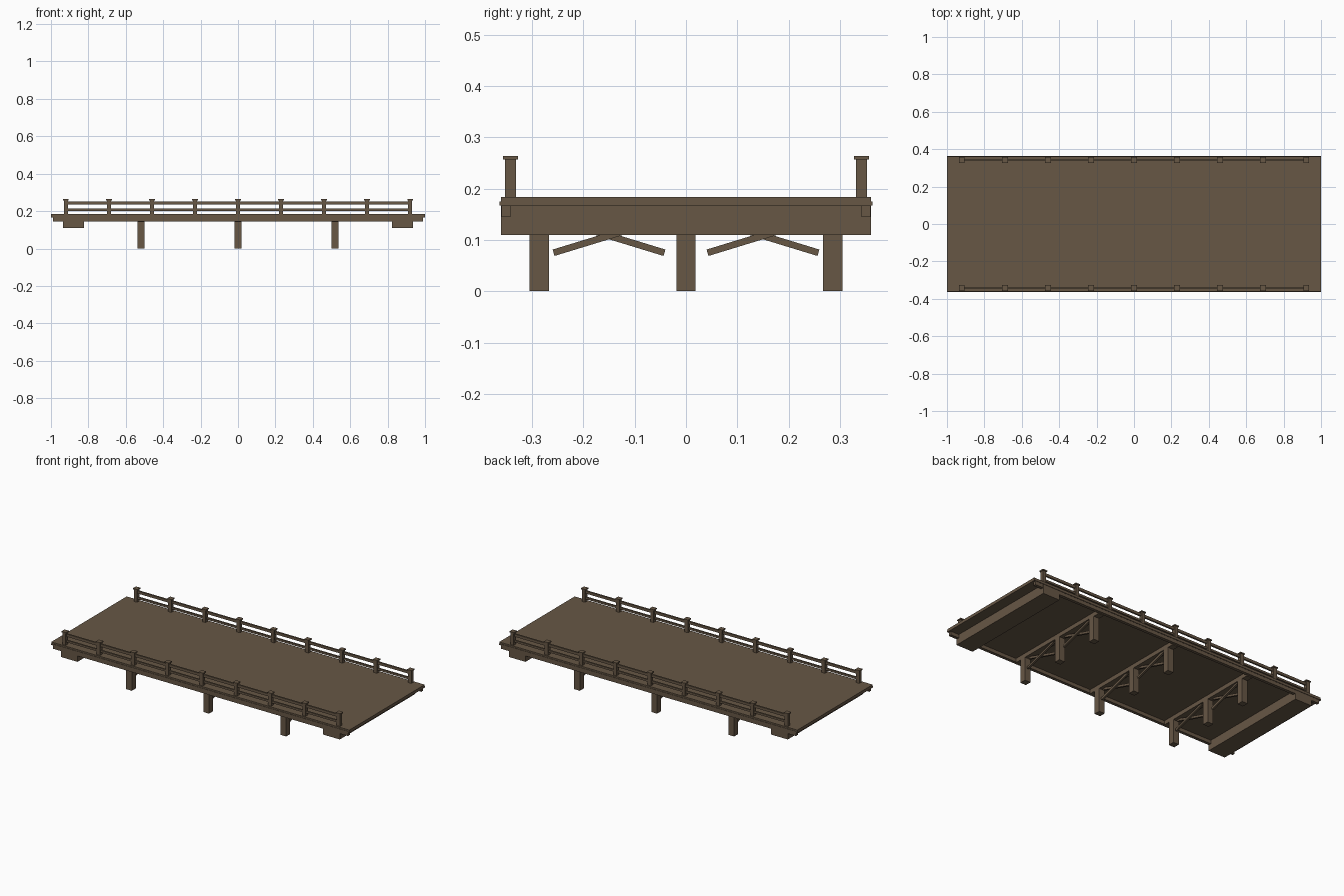
import bpy
import math

cube = bpy.data.objects.get("Cube")
if cube:
    bpy.data.objects.remove(cube, do_unlink=True)

wood = bpy.data.materials.new("brown_wood")
wood.use_nodes = True
color = (0.135, 0.095, 0.06, 1)
wood.diffuse_color = color
wood.node_tree.nodes["Principled BSDF"].inputs["Base Color"].default_value = color


def box(name, center, size, tilt=0):
    """Box beam, optionally tilted about the x axis."""
    bpy.ops.mesh.primitive_cube_add(size=1, location=center, rotation=(tilt, 0, 0))
    ob = bpy.context.object
    ob.name = name
    ob.scale = size
    bpy.ops.object.transform_apply(location=False, rotation=False, scale=True)
    ob.data.materials.append(wood)
    return ob


def beam(name, x, y, z):
    """Box given by its (low, high) limits."""
    lims = (x, y, z)
    return box(name, [(a + b) / 2 for a, b in lims], [b - a for a, b in lims])


# Deck
beam("deck", (-1, 1), (-0.361, 0.361), (0.166, 0.184))

for side, s in (("front", -1), ("back", 1)):
    # Edge trim and long girder
    box(side + "_edge_trim", (0, s * 0.361, 0.171), (2, 0.005, 0.008))
    box(side + "_girder", (0, s * 0.351, 0.156), (1.98, 0.018, 0.022))

    # Railing
    y = s * 0.342
    box(side + "_top_rail", (0, y, 0.243), (1.84, 0.010, 0.016))
    box(side + "_lower_rail", (0, y, 0.207), (1.84, 0.010, 0.012))
    for i in range(9):
        x = (i - 4) * 0.23
        box(side + "_rail_post", (x, y, 0.221), (0.022, 0.022, 0.076))
        box(side + "_post_cap", (x, y, 0.2605), (0.030, 0.030, 0.007))

# End sills
for side, s in (("right", -1), ("left", 1)):
    box(side + "_end_sill", (s * 0.88, 0, 0.1385), (0.112, 0.722, 0.057))

# Trestles: cap beam, three legs and crossed braces
for x in (-0.518, 0, 0.518):
    box("trestle_cap", (x, 0, 0.154), (0.038, 0.69, 0.026))
    for y in (-0.286, 0, 0.286):
        box("trestle_leg", (x, y, 0.0725), (0.038, 0.038, 0.145))
    for s in (-1, 1):
        for t in (-1, 1):
            box("cross_brace", (x + t * 0.006, s * 0.15, 0.108),
                (0.012, 0.226, 0.013), t * math.radians(17))
